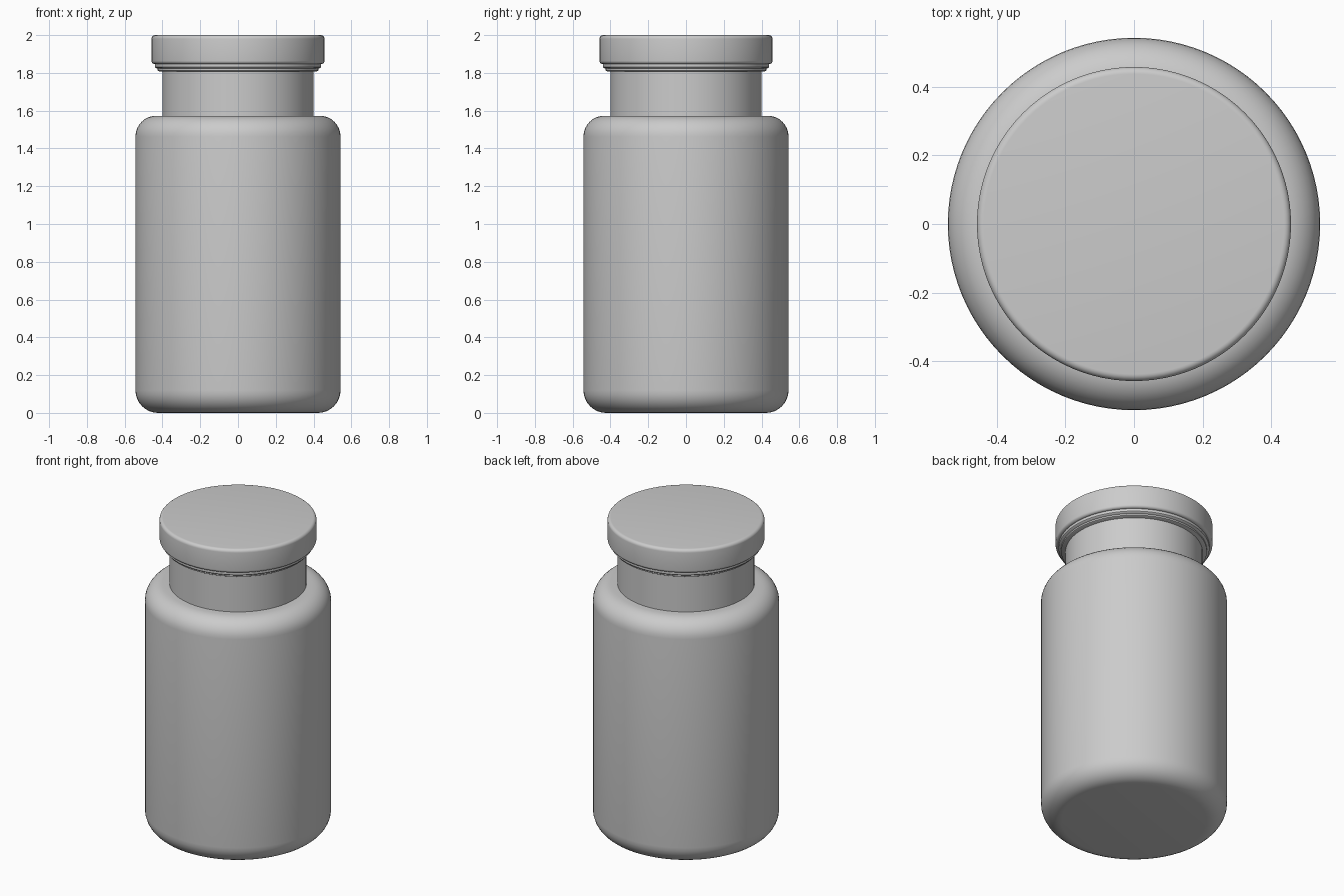
import bpy, bmesh, math

if "Cube" in bpy.data.objects:
    bpy.data.objects.remove(bpy.data.objects["Cube"])

SEGMENTS = 96


def arc(cx, cz, r, start, end, steps=8):
    """Points of a rounded corner in the (radius, z) plane."""
    angles = [math.radians(start + (end - start) * i / steps) for i in range(steps + 1)]
    return [(cx + r * math.cos(a), cz + r * math.sin(a)) for a in angles]


def lathe(name, profile):
    """Spin a (radius, z) profile, starting and ending on the axis, around z."""
    bm = bmesh.new()
    verts = [bm.verts.new((r, 0, z)) for r, z in profile]
    edges = [bm.edges.new(pair) for pair in zip(verts, verts[1:])]
    bmesh.ops.spin(bm, geom=verts + edges, cent=(0, 0, 0), axis=(0, 0, 1),
                   angle=math.tau, steps=SEGMENTS)
    bmesh.ops.remove_doubles(bm, verts=bm.verts, dist=1e-5)
    bmesh.ops.recalc_face_normals(bm, faces=bm.faces)
    mesh = bpy.data.meshes.new(name)
    bm.to_mesh(mesh)
    bm.free()
    obj = bpy.data.objects.new(name, mesh)
    bpy.context.collection.objects.link(obj)
    bpy.ops.object.select_all(action='DESELECT')
    obj.select_set(True)
    bpy.context.view_layer.objects.active = obj
    bpy.ops.object.shade_smooth_by_angle(angle=math.radians(35))
    return obj


# Bottle: rounded base and shoulder, straight neck
lathe("bottle_body",
      [(0, 0)] + arc(0.423, 0.12, 0.12, -90, 0) + arc(0.433, 1.463, 0.11, 0, 90)
      + [(0.40, 1.573), (0.40, 1.84), (0, 1.84)])

# Stepped sealing ring under the lid
lathe("seal_ring",
      [(0, 1.808), (0.418, 1.808), (0.425, 1.812), (0.425, 1.822), (0.437, 1.826),
       (0.44, 1.83), (0.44, 1.855), (0, 1.855)])

# Lid with softened rims
lathe("lid",
      [(0, 1.847)] + arc(0.441, 1.864, 0.017, -90, 0, 5)
      + arc(0.438, 1.98, 0.02, 0, 90, 6) + [(0, 2.0)])
